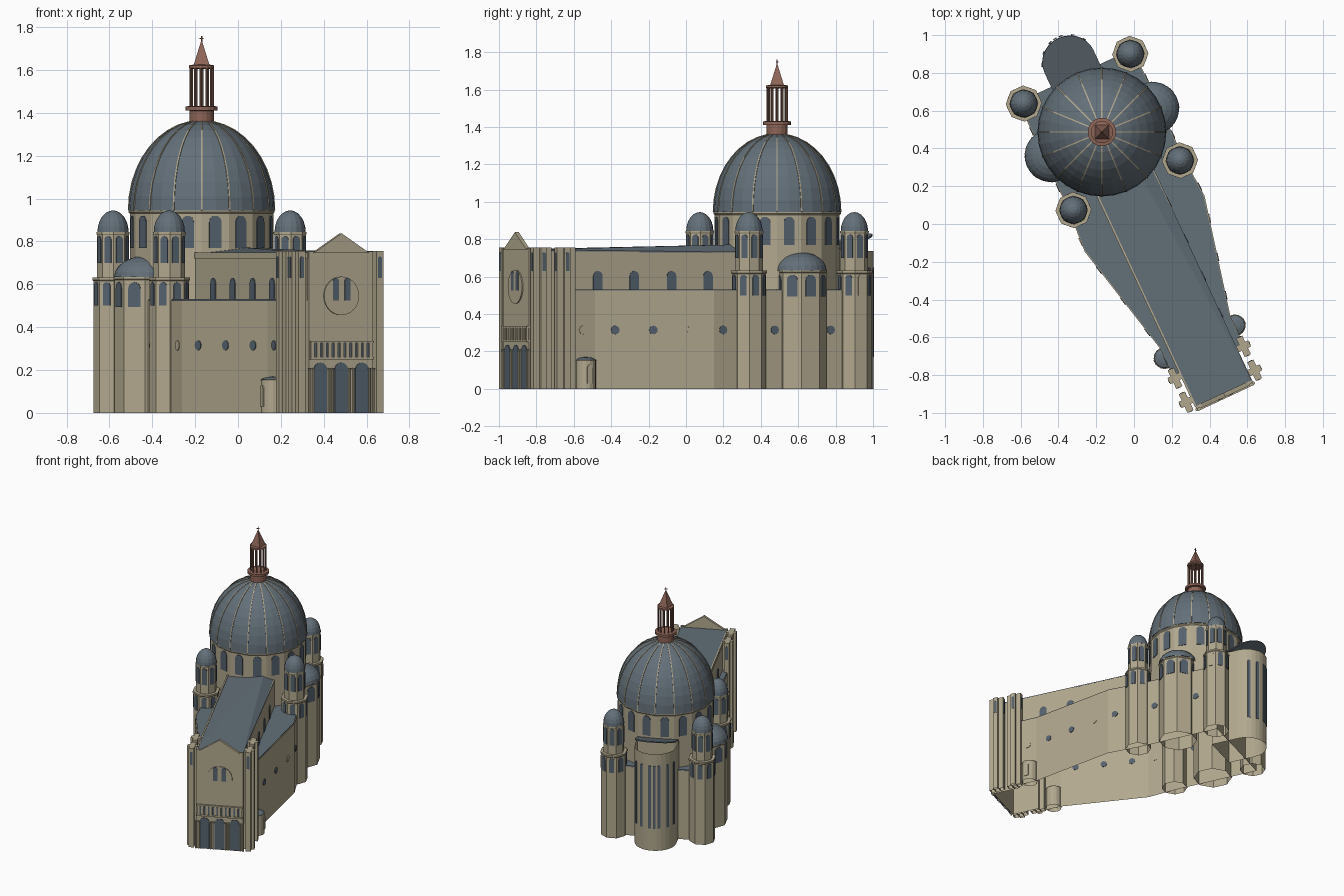
import bpy, bmesh
from math import sin, cos, pi, radians, atan2
from mathutils import Matrix, Vector

if "Cube" in bpy.data.objects:
    bpy.data.objects.remove(bpy.data.objects["Cube"])


def material(name, rgb):
    m = bpy.data.materials.new(name)
    m.use_nodes = True
    m.diffuse_color = (*rgb, 1)
    m.node_tree.nodes["Principled BSDF"].inputs["Base Color"].default_value = (*rgb, 1)
    return m


STONE = material("pale stone", (0.44, 0.39, 0.27))
SLATE = material("blue grey slate", (0.125, 0.16, 0.19))
GLASS = material("dark window", (0.09, 0.12, 0.155))
BRICK = material("brown terracotta", (0.27, 0.13, 0.095))

# The church is built around its dome centre, then turned into place
YAW = radians(25)
PLACE = Matrix.Translation((-0.17, 0.487, 0)) @ Matrix.Rotation(YAW, 4, 'Z')
UPRIGHT = Matrix(((0, 0, 1, 0), (1, 0, 0, 0), (0, 1, 0, 0), (0, 0, 0, 1)))
parts = {}


def part(name, mat):
    if name not in parts:
        parts[name] = (bmesh.new(), mat)
    return parts[name][0]


def extrude(name, mat, pts, depth, m, top=True):
    """Extrude a flat outline along its local z, placed by matrix m."""
    bm = part(name, mat)
    rings = [[bm.verts.new(m @ Vector((x, y, d))) for x, y in pts] for d in (0, depth)]
    bm.faces.new(rings[0][::-1])
    if top:
        bm.faces.new(rings[1])
    n = len(pts)
    for i in range(n):
        j = (i + 1) % n
        bm.faces.new((rings[0][i], rings[0][j], rings[1][j], rings[1][i]))


def prism(name, mat, pts, z0, z1, top=True):
    extrude(name, mat, pts, z1 - z0, Matrix.Translation((0, 0, z0)), top)


def ring(r, n, turn=0.0, x=0, y=0):
    return [(x + r * cos(turn + 2 * pi * i / n), y + r * sin(turn + 2 * pi * i / n)) for i in range(n)]


def box(name, mat, x, y, hx, hy, z0, z1):
    prism(name, mat, [(x - hx, y - hy), (x + hx, y - hy), (x + hx, y + hy), (x - hx, y + hy)], z0, z1)


def lathe(name, mat, profile, n, x=0, y=0, turn=0.0):
    """Revolve (radius, height) points with n sides and closed ends."""
    bm = part(name, mat)
    rows = [[bm.verts.new((px, py, z)) for px, py in ring(max(r, 0.002), n, turn, x, y)] for r, z in profile]
    for a, b in zip(rows, rows[1:]):
        for i in range(n):
            j = (i + 1) % n
            bm.faces.new((a[i], a[j], b[j], b[i]))
    bm.faces.new(rows[0][::-1])
    bm.faces.new(rows[-1])


def bowl(r, z, h, steps=6):
    return [(r * cos(pi / 2 * i / steps), z + h * sin(pi / 2 * i / steps)) for i in range(steps + 1)]


def plate(name, mat, pts, x, y, a, depth=0.006):
    """Thin upright plate on a wall whose outward normal has angle a."""
    m = Matrix.Translation((x, y, 0)) @ Matrix.Rotation(a, 4, 'Z') @ UPRIGHT
    extrude(name, mat, pts, depth, m @ Matrix.Translation((0, 0, -0.002)))


def arch(w, z0, z1):
    h = w / 2
    return [(-h, z0), (h, z0)] + [(h * cos(t * pi / 8), z1 - h + h * sin(t * pi / 8)) for t in range(9)]


def disc(r, z, n=16):
    return [(x, y + z) for x, y in ring(r, n)]


def windows_round(name, x, y, r, n, turn, outline, pick=lambda a: True, mat=GLASS):
    """One window on each chosen side of an n-sided drum."""
    for k in range(n):
        a = turn + 2 * pi * (k + 0.5) / n
        if pick(a):
            d = r * cos(pi / n)
            plate(name, mat, outline, x + d * cos(a), y + d * sin(a), a)


# Tapered aisles and crossing block, open below, with slate roof
half = [(0.335, 0.33), (0.335, -0.3), (0.35, -0.535), (0.205, -1.17), (0.205, -1.36), (0.165, -1.36), (0.165, -1.53)]
plan = half + [(-x, y) for x, y in half[::-1]]
prism("aisle_walls", STONE, plan, 0, 0.525)
prism("aisle_roof", SLATE, [(x * 0.985, y * 0.995) for x, y in plan], 0.52, 0.532)

# Nave with its rising roof and one raised rim
box("nave_walls", STONE, 0, -0.86, 0.165, 0.66, 0.52, 0.735)
roof = part("nave_roof", SLATE)
corners = [(-0.16, -1.53, 0.73), (0.163, -1.53, 0.73), (0.167, -0.25, 0.73), (-0.16, -0.25, 0.73)]
tops = [(-0.16, -1.53, 0.745), (0.163, -1.53, 0.745), (0.09, -0.28, 0.772), (-0.16, -0.25, 0.742)]
bmesh.ops.convex_hull(roof, input=[roof.verts.new(p) for p in corners + tops])
box("nave_rim", STONE, -0.164, -0.89, 0.005, 0.64, 0.72, 0.748)

# Side windows on both flanks, a few of them blind
for s in (-1, 1):
    face = 0 if s > 0 else pi
    for y in (-1.135, -0.92, -0.7, -0.485):
        plate("clerestory_windows", GLASS, arch(0.054, 0.53, 0.63), s * 0.165, y, face)
    slope = atan2(-0.145, 0.635)
    rounds = [(0.205 + 0.145 * t, -1.17 + 0.635 * t, slope) for t in (0.17, 0.49, 0.81)]
    rounds += [(0.205, -1.24, 0), (0.347, -0.48, 0), (0.335, -0.17, 0), (0.335, 0.16, 0)]
    for i, (x, y, a) in enumerate(rounds):
        blind = i in ((2, 3) if s > 0 else (4,))
        plate("blind_rounds" if blind else "aisle_rounds", STONE if blind else GLASS,
              disc(0.023, 0.315), s * x, y, a if s > 0 else pi - a)

# Facade wall and pediment
FRONT = -1.54
box("facade", STONE, 0, FRONT + 0.007, 0.165, 0.007, 0, 0.752)
plate("pediment", STONE, [(-0.145, 0.745), (0.145, 0.745), (0, 0.838)], 0, FRONT + 0.003, -pi / 2, 0.012)
plate("pediment", STONE, [(-0.145, 0.745), (0.145, 0.745), (0, 0.838)], 0, FRONT + 0.014, -pi / 2, 0.012)
plate("rose_window", STONE, disc(0.09, 0.546, 32), 0, FRONT, -pi / 2, 0.009)
for x in (-0.03, 0.03):
    plate("rose_lights", GLASS, arch(0.03, 0.525, 0.63), x, FRONT - 0.006, -pi / 2, 0.005)

# Three doors, colonnettes and gallery
for x in (-0.107, 0, 0.107):
    plate("doors", GLASS, arch(0.068, 0, 0.235), x, FRONT, -pi / 2)
for x in (-0.155, -0.0535, 0.0535, 0.155):
    for e in (-0.01, 0.01):
        lathe("door_columns", STONE, [(0.006, 0), (0.006, 0.2), (0.009, 0.21)], 8, x + e, FRONT - 0.004)
plate("gallery_shadow", GLASS, [(-0.155, 0.26), (0.155, 0.26), (0.155, 0.33), (-0.155, 0.33)], 0, FRONT, -pi / 2)
for z in (0.25, 0.325):
    box("gallery_rails", STONE, 0, FRONT - 0.004, 0.162, 0.01, z, z + 0.011)
for i in range(11):
    box("gallery_posts", STONE, -0.15 + 0.03 * i, FRONT - 0.006, 0.009, 0.005, 0.255, 0.33)

# Cross-shaped buttresses beside the facade
for s in (-1, 1):
    for y in (-1.345, -1.485):
        box("buttresses", STONE, s * 0.2, y, 0.036, 0.018, 0, 0.755)
        box("buttresses", STONE, s * 0.2, y, 0.018, 0.054, 0, 0.756)
        plate("buttress_lights", GLASS, arch(0.02, 0.63, 0.73), s * 0.236, y, 0 if s > 0 else pi, 0.004)
        for f in (-1, 1):
            plate("buttress_lights", GLASS, arch(0.02, 0.63, 0.73), s * 0.2, y + f * 0.054, f * pi / 2, 0.004)
    # Low round turrets
    lathe("low_turret", STONE, [(0.055, 0), (0.055, 0.15), (0.058, 0.155)], 16, s * 0.205, -1.225)
    lathe("low_turret_cap", SLATE, bowl(0.056, 0.152, 0.018, 3), 16, s * 0.205, -1.225)
    plate("low_turret_panel", STONE, arch(0.03, 0.03, 0.13), s * 0.259, -1.225, 0 if s > 0 else pi)

# Four corner towers; the rear pair each have one blind arch
OCT = pi / 8
LOW, HIGH = arch(0.036, 0.5, 0.61), arch(0.034, 0.7, 0.825)
for sx in (-1, 1):
    for sy in (-1, 1):
        x, y = sx * 0.311, sy * 0.311
        lathe("tower_base", STONE, [(0.092, 0), (0.092, 0.615), (0.096, 0.62), (0.096, 0.632)], 8, x, y, OCT)
        lathe("tower_top", STONE, [(0.074, 0.62), (0.074, 0.83), (0.077, 0.835), (0.077, 0.845)], 8, x, y, OCT)
        lathe("tower_dome", SLATE, bowl(0.073, 0.843, 0.102), 16, x, y)
        windows_round("tower_windows", x, y, 0.074, 8, OCT, HIGH)
        blind = 0 if sx > 0 else -pi / 2

        def is_blind(a):
            return sy > 0 and cos(a - blind) > 0.9
        windows_round("tower_windows", x, y, 0.092, 8, OCT, LOW, lambda a: not is_blind(a))
        windows_round("tower_blind_arch", x, y, 0.092, 8, OCT, LOW, is_blind, STONE)

# Octagonal side chapels with shallow domes
for s in (-1, 1):
    x = s * 0.297
    lathe("side_chapel", STONE, [(0.138, 0), (0.138, 0.62), (0.142, 0.625), (0.142, 0.635)], 8, x, 0, OCT)
    lathe("side_chapel_dome", SLATE, bowl(0.14, 0.633, 0.098), 24, x, 0)
    windows_round("chapel_windows", x, 0, 0.138, 8, OCT, arch(0.06, 0.495, 0.61), lambda a: s * cos(a) > -0.1)

# Rear apse with tall lights, open under a lifted lid
APSE = 0.408


def apse_plan(r, y0, y1):
    return [(r, y0)] + [(r * cos(pi * i / 14), y1 + r * sin(pi * i / 14)) for i in range(15)] + [(-r, y0)]


prism("apse", STONE, apse_plan(0.145, 0.2, APSE), 0, 0.738, top=False)
tilt = Matrix.Translation((0, 0.3, 0.738)) @ Matrix.Rotation(radians(19), 4, 'X')
extrude("apse_lid", SLATE, apse_plan(0.143, 0, 0.12), 0.008, tilt)
windows_round("apse_lights", 0, APSE, 0.145, 28, 0, arch(0.02, 0.17, 0.65),
              lambda a: 0.25 < a < pi - 0.25 and int(a * 14 / pi + 0.01) % 2 == 0 or abs(a - pi / 2) < 0.2)

# Drum and ribbed main dome
TURN = radians(-2.5)
lathe("drum", STONE, [(0.335, 0.5), (0.335, 0.93), (0.341, 0.937), (0.341, 0.95)], 16, turn=TURN)
windows_round("drum_windows", 0, 0, 0.335, 16, TURN, arch(0.058, 0.77, 0.92))
curve = [(0.341 * cos(t), 0.945 + 0.42 * sin(t)) for t in [1.41 * i / 9 for i in range(10)]]
lathe("main_dome", SLATE, curve, 32, turn=TURN)
rib = [(r + 0.003, z + 0.002) for r, z in curve] + [(r - 0.012, z - 0.008) for r, z in curve[::-1]]
for k in range(16):
    m = Matrix.Rotation(TURN + k * pi / 8, 4, 'Z') @ Matrix.Rotation(pi / 2, 4, 'X')
    extrude("dome_ribs", STONE, rib, 0.007, m @ Matrix.Translation((0, 0, -0.0035)))

# Open lantern, square spire and cross
lathe("lantern_base", BRICK, [(0.057, 1.345), (0.057, 1.41), (0.075, 1.412), (0.075, 1.43), (0.055, 1.432)], 16)
for x, y in ring(0.053, 12):
    lathe("lantern_columns", BRICK, [(0.0045, 1.43), (0.0045, 1.615)], 8, x, y)
lathe("lantern_ring", BRICK, [(0.05, 1.605), (0.059, 1.61), (0.059, 1.622), (0.04, 1.625)], 16)
lathe("spire", BRICK, [(0.055, 1.62), (0.047, 1.635), (0.002, 1.738)], 4, turn=pi / 4 - YAW)
box("cross", BRICK, 0, 0, 0.0025, 0.0025, 1.73, 1.76)
box("cross", BRICK, 0, 0, 0.01, 0.0025, 1.745, 1.75)

# Turn every part into an object, leaving the undersides open
for name, (bm, mat) in parts.items():
    bmesh.ops.recalc_face_normals(bm, faces=bm.faces)
    base = [f for f in bm.faces if all(v.co.z < 0.001 for v in f.verts)]
    bmesh.ops.delete(bm, geom=base, context='FACES')
    bm.transform(PLACE)
    mesh = bpy.data.meshes.new(name)
    bm.to_mesh(mesh)
    bm.free()
    mesh.materials.append(mat)
    bpy.context.collection.objects.link(bpy.data.objects.new(name, mesh))
